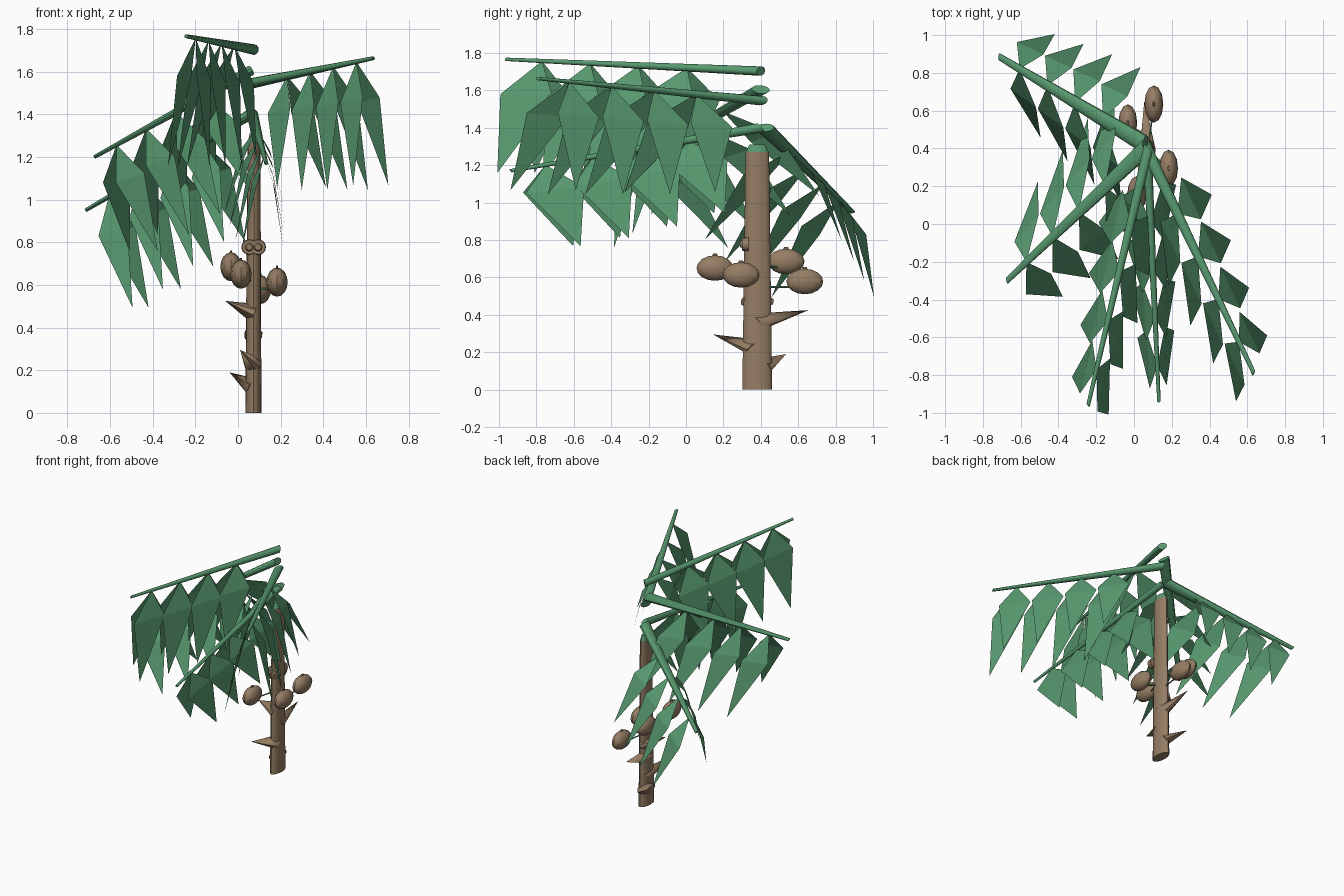
import bpy, bmesh, math
from mathutils import Vector, Matrix

if "Cube" in bpy.data.objects:
    bpy.data.objects.remove(bpy.data.objects["Cube"])

S = 2.1  # the whole tree is stretched front to back
STRETCH = Matrix.Diagonal((1, S, 1, 1))


def material(name, rgb):
    m = bpy.data.materials.new(name)
    m.diffuse_color = (*rgb, 1)
    m.use_nodes = True
    m.node_tree.nodes["Principled BSDF"].inputs["Base Color"].default_value = m.diffuse_color
    return m


green = material("leaf_green", (0.098, 0.32, 0.16))
brown = material("bark_brown", (0.30, 0.205, 0.127))


def V(x, y, z):
    """Point in the unstretched space."""
    return Vector((x, y / S, z))


def finish(name, bm, mat, smooth=None):
    bm.transform(STRETCH)
    me = bpy.data.meshes.new(name)
    bm.to_mesh(me)
    bm.free()
    ob = bpy.data.objects.new(name, me)
    bpy.context.collection.objects.link(ob)
    me.materials.append(mat)
    if smooth:
        bpy.ops.object.select_all(action='DESELECT')
        ob.select_set(True)
        bpy.context.view_layer.objects.active = ob
        bpy.ops.object.shade_smooth_by_angle(angle=math.radians(smooth))
    return ob


def rod(bm, a, b, r1, r2, n=12):
    """Tapered rod from a to b."""
    d = b - a
    mat = Matrix.Translation((a + b) / 2) @ d.to_track_quat('Z', 'Y').to_matrix().to_4x4()
    bmesh.ops.create_cone(bm, cap_ends=True, segments=n, radius1=r1, radius2=r2,
                          depth=d.length, matrix=mat)


def ball(bm, c, rx, ry, rz, u=12, v=8):
    bmesh.ops.create_uvsphere(bm, u_segments=u, v_segments=v, radius=1,
                              matrix=Matrix.Translation(c) @ Matrix.Diagonal((rx, ry, rz, 1)))


CX, CY = 0.072, 0.381

# Trunk
bm = bmesh.new()
rod(bm, V(CX, CY, 0), V(CX + 0.003, CY, 1.27), 0.038, 0.03, 16)
finish("trunk", bm, brown, 40)

# Green crown on top of the trunk
bm = bmesh.new()
rod(bm, V(CX + 0.003, CY, 1.265), V(CX + 0.003, CY, 1.31), 0.03, 0.02, 16)
finish("trunk_crown", bm, green, 40)

# Fronds: base, tip, leaflet reach along the stem, sideways and down
fronds = [
    ((0.06, 0.42, 1.40), (-0.714, 0.886, 0.95), -0.155, 0.136, 0.52),
    ((0.06, 0.40, 1.605), (-0.672, -0.299, 1.20), -0.14, 0.16, 0.50),
    ((0.075, 0.40, 1.703), (-0.243, -0.96, 1.766), 0.074, 0.108, 0.60),
    ((0.07, 0.40, 1.40), (0.132, -0.938, 1.17), -0.08, 0.098, 0.435),
    ((0.065, 0.40, 1.545), (0.635, -0.79, 1.663), 0.095, 0.117, 0.58),
]
# Leaflet pairs: place on the stem, extra sideways spread, length factor
pairs = [(0.29, 0.045, 0.90), (0.48, 0.035, 0.96), (0.67, 0.018, 1.0), (0.86, 0.0, 1.0)]
for i, (base, tip, along, out, drop) in enumerate(fronds, 1):
    a, b = V(*base), V(*tip)
    bm = bmesh.new()
    rod(bm, a, b, 0.025, 0.009)
    finish(f"frond_stem_{i}", bm, green, 40)

    d = (b - a).normalized()
    h = Vector((d.x, d.y, 0)).normalized()
    side = Vector((h.y, -h.x, 0))
    down = Vector((0, 0, -1))
    bm = bmesh.new()
    for t, spread, size in pairs:
        p = a.lerp(b, t)
        for s in (1, -1):
            # Kite leaflet, bent slightly at its widest place
            o = side * s * (out + spread)
            end = p + h * along + o + down * drop * size
            mid = p + h * along * 0.25 + o * 0.48 + down * drop * size * 0.31
            axis = (end - p).normalized()
            w = (d - axis * d.dot(axis)).normalized() * 0.075
            v = [bm.verts.new(q) for q in (p, mid - w, end, mid + w)]
            for k in ((0, 1, 3), (1, 2, 3)):
                bm.faces.new([v[j] for j in (k if s > 0 else k[::-1])])
    finish(f"frond_leaflets_{i}", bm, green)

# Fruits with a pip on top, on thin stalks
fruits = [(-0.033, 0.535, 0.685), (0.014, 0.155, 0.65),
          (0.183, 0.295, 0.613), (0.105, 0.635, 0.578)]
bm, stalks = bmesh.new(), bmesh.new()
for f in fruits:
    c = V(*f)
    ball(bm, c, 0.05, 0.047, 0.068)
    rod(bm, c + Vector((0, 0, 0.062)), c + Vector((0, 0, 0.077)), 0.008, 0.005, 6)
    rod(stalks, V(CX, CY, f[2] - 0.03), c - Vector((0, 0, 0.03)), 0.005, 0.005, 6)
finish("fruits", bm, brown, 30)
finish("fruit_stalks", stalks, green)

# Thorns on the lower trunk
bm = bmesh.new()
for tip, z in (((-0.06, 0.335, 0.525), 0.47), ((0.055, 0.655, 0.425), 0.365),
               ((0.01, 0.145, 0.295), 0.225), ((-0.04, 0.535, 0.19), 0.12)):
    rod(bm, V(CX, CY, z), V(*tip), 0.044, 0.0, 10)
finish("thorns", bm, brown, 40)

# Pair of round knots on the front of the trunk
bm = bmesh.new()
for x in (0.053, 0.094):
    rod(bm, V(x, 0.335, 0.777), V(x, 0.30, 0.777), 0.037, 0.034, 16)
    rod(bm, V(x, 0.30, 0.777), V(x, 0.288, 0.777), 0.02, 0.014, 12)
finish("trunk_knots", bm, brown, 40)
